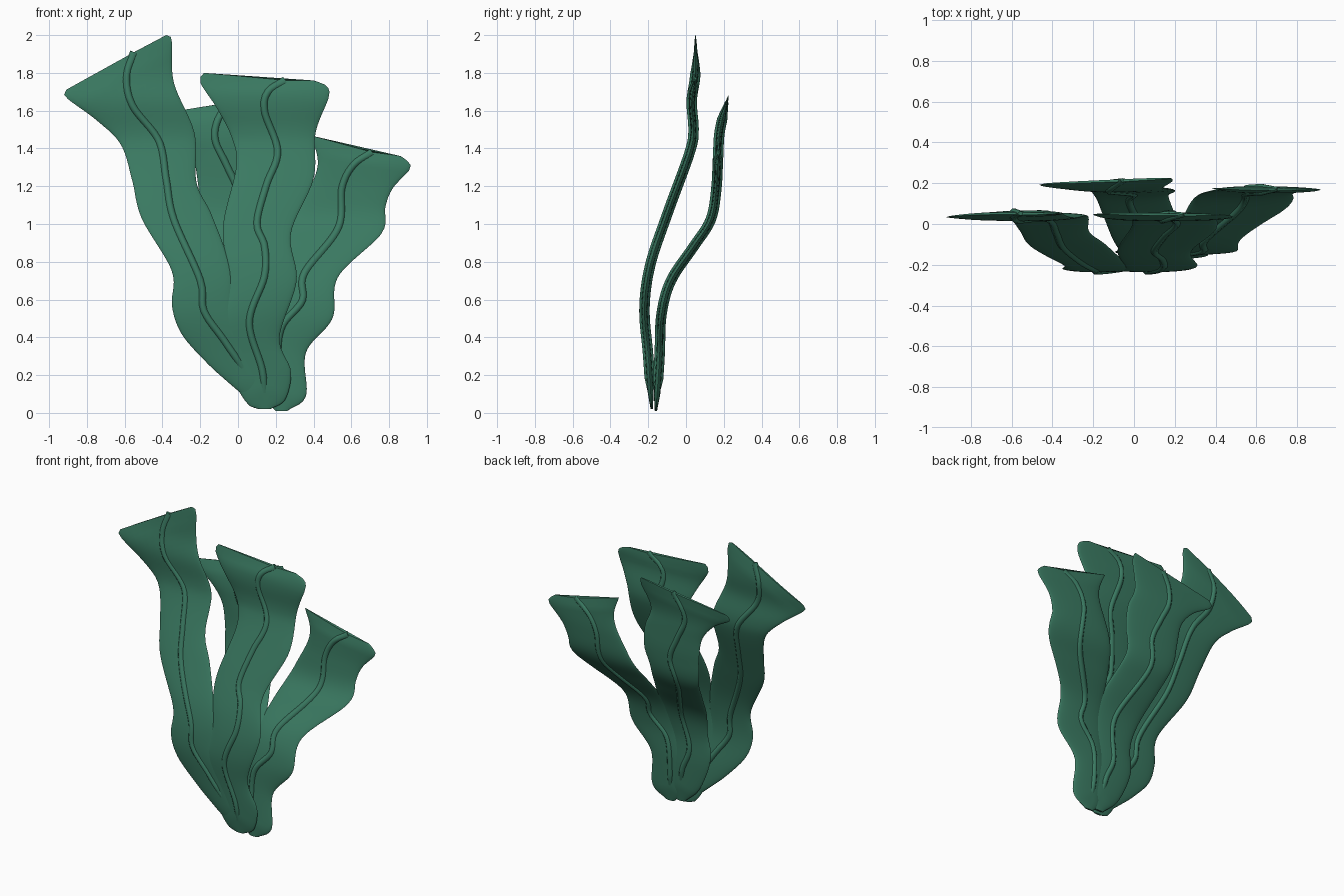
import bpy, bmesh, math
from mathutils import Vector

cube = bpy.data.objects.get("Cube")
if cube:
    bpy.data.objects.remove(cube, do_unlink=True)

# One deep green for the whole plant
green = bpy.data.materials.new("kelp green")
color = (0.043, 0.195, 0.122, 1)
green.use_nodes = True
green.diffuse_color = color
shader = green.node_tree.nodes["Principled BSDF"]
shader.inputs["Base Color"].default_value = color
shader.inputs["Roughness"].default_value = 0.8

ROWS = 64            # rows along each blade
BLADE_HALF = 0.017   # half thickness of a blade
RIB_HALF = 0.029     # half thickness of a midrib
RIB_WIDTH = 0.022    # half width of a midrib


def spline(points, position):
    """Catmull-Rom curve through the points, at a fraction of its chord length."""
    lengths = [(b - a).length for a, b in zip(points, points[1:])]
    remaining = position * sum(lengths)
    index = 0
    while index < len(lengths) - 1 and remaining > lengths[index]:
        remaining -= lengths[index]
        index += 1
    t = min(remaining / lengths[index], 1)
    b, c = points[index], points[index + 1]
    a = points[index - 1] if index else b * 2 - c
    d = points[index + 2] if index + 2 < len(points) else c * 2 - b
    bend = (a * 2 - b * 5 + c * 4 - d) * t * t + (b * 3 - a - c * 3 + d) * t ** 3
    return b + ((c - a) * t + bend) * 0.5


def resample(pairs):
    """Smooth, evenly spaced rows from points given in hundredths."""
    points = [Vector(pair) / 100 for pair in pairs]
    return [spline(points, row / ROWS) for row in range(ROWS + 1)]


def depth_function(pairs):
    """Depth of the leaning sheet at any height."""
    samples = resample(pairs)

    def depth(z):
        for low, high in zip(samples, samples[1:]):
            if z <= high.y:
                break
        t = (z - low.y) / (high.y - low.y)
        return low.x + (high.x - low.x) * max(t, 0)
    return depth


def loft(name, left, middle, right, depth, half, segments):
    """Lens-shaped sections swept up between two edges, bent along the depth."""
    mesh = bmesh.new()
    rings = []
    count = len(middle)
    for row, (l, m, r) in enumerate(zip(left, middle, right)):
        from_end = min(row, count - 1 - row) / 4
        thick = half * (0.35 + 0.65 * min(from_end, 1))
        ring = []
        for step in range(segments):
            angle = math.tau * step / segments
            u = math.cos(angle)
            flat = m.lerp(r if u > 0 else l, abs(u))
            slope = (depth(flat.y + 0.02) - depth(flat.y - 0.02)) / 0.04
            normal = Vector((0, 1, -slope)).normalized()
            place = Vector((flat.x, depth(flat.y), flat.y))
            ring.append(mesh.verts.new(place + normal * thick * math.sin(angle)))
        rings.append(ring)
    for low, high in zip(rings, rings[1:]):
        for i in range(segments):
            j = (i + 1) % segments
            mesh.faces.new((low[i], low[j], high[j], high[i]))
    mesh.faces.new(rings[0])
    mesh.faces.new(rings[-1])
    bmesh.ops.recalc_face_normals(mesh, faces=mesh.faces)
    data = bpy.data.meshes.new(name)
    mesh.to_mesh(data)
    mesh.free()
    data.materials.append(green)
    part = bpy.data.objects.new(name, data)
    bpy.context.collection.objects.link(part)
    bpy.ops.object.select_all(action="DESELECT")
    part.select_set(True)
    bpy.context.view_layer.objects.active = part
    bpy.ops.object.shade_smooth_by_angle(angle=math.radians(50))


def build_blade(name, left, middle, right, depth, rib_start):
    """A wavy blade with a raised midrib on both faces."""
    middle = resample(middle)
    loft(name, resample(left), middle, resample(right), depth, BLADE_HALF, 32)
    # The rib follows the midline, with its width square to the path
    path = middle[rib_start:]
    sides = []
    for i in range(len(path)):
        along = path[min(i + 1, len(path) - 1)] - path[max(i - 1, 0)]
        sides.append(Vector((along.y, -along.x)).normalized() * RIB_WIDTH)
    rib_left = [p - s for p, s in zip(path, sides)]
    rib_right = [p + s for p, s in zip(path, sides)]
    loft(name + "_midrib", rib_left, path, rib_right, depth, RIB_HALF, 10)


# Lean of the front pair and the rear pair: (depth, height)
front_depth = depth_function([(-18, 0), (-20, 30), (-22, 55), (-19, 78), (-10, 105),
                              (2, 138), (4, 150), (3, 165), (5, 180), (5, 202)])
rear_depth = depth_function([(-16, 0), (-14, 30), (-13, 52), (-8, 70), (4, 88),
                             (13, 102), (16, 118), (17, 136), (18, 150), (23, 170)])

# Blade outlines: left edge, midline and right edge as (across, height)
build_blade(
    "tall_right_blade",
    [(8, 5), (-5, 16), (-17, 27), (-30, 42), (-35, 57), (-35, 75), (-51, 103),
     (-56, 123), (-62, 142), (-75, 155), (-91, 167), (-91, 171)],
    [(10, 5), (6, 18), (-7, 38), (-18, 54), (-20, 70), (-34, 102),
     (-38, 123), (-42, 144), (-56, 163), (-59, 178), (-55, 191)],
    [(12, 5), (14, 18), (8, 36), (-2, 55), (-4, 77), (-14, 105),
     (-22, 122), (-23, 148), (-34, 175), (-35, 197), (-38, 200)],
    front_depth, 5)

build_blade(
    "front_middle_blade",
    [(11, 2), (4, 6), (-8, 28), (-12, 45), (-5, 68), (-8, 98),
     (-1, 130), (-3, 145), (-11, 161), (-20, 175), (-18, 180)],
    [(14, 2), (13, 22), (6, 48), (14, 72), (14, 88), (10, 100),
     (15, 120), (21, 138), (14, 160), (16, 170), (25, 176)],
    [(17, 2), (25, 7), (28, 22), (22, 40), (31, 70), (28, 95),
     (40, 124), (41, 148), (48, 167), (47, 173), (40, 176)],
    front_depth, 2)

build_blade(
    "short_left_blade",
    [(20, 1), (15, 7), (12, 22), (13, 42), (18, 65), (25, 90),
     (33, 109), (41, 126), (42, 136), (38, 147)],
    [(23, 1), (21, 25), (23, 45), (34, 59), (35, 73),
     (53, 97), (55, 119), (61, 131), (71, 138)],
    [(26, 1), (36, 9), (36, 32), (50, 50), (53, 72), (76, 95),
     (78, 109), (82, 119), (91, 129), (90, 133), (86, 136)],
    rear_depth, 3)

build_blade(
    "rear_middle_blade",
    [(12, 3), (0, 15), (-9, 38), (-8, 60), (-19, 103),
     (-21, 120), (-24, 135), (-33, 146), (-46, 154), (-44, 158)],
    [(15, 3), (12, 25), (6, 42), (9, 68), (-2, 98), (0, 116),
     (-6, 131), (-12, 144), (-11, 154), (-5, 164)],
    [(18, 3), (24, 15), (20, 42), (24, 72), (17, 102), (20, 118),
     (19, 133), (14, 147), (19, 163), (18, 168)],
    rear_depth, 4)
